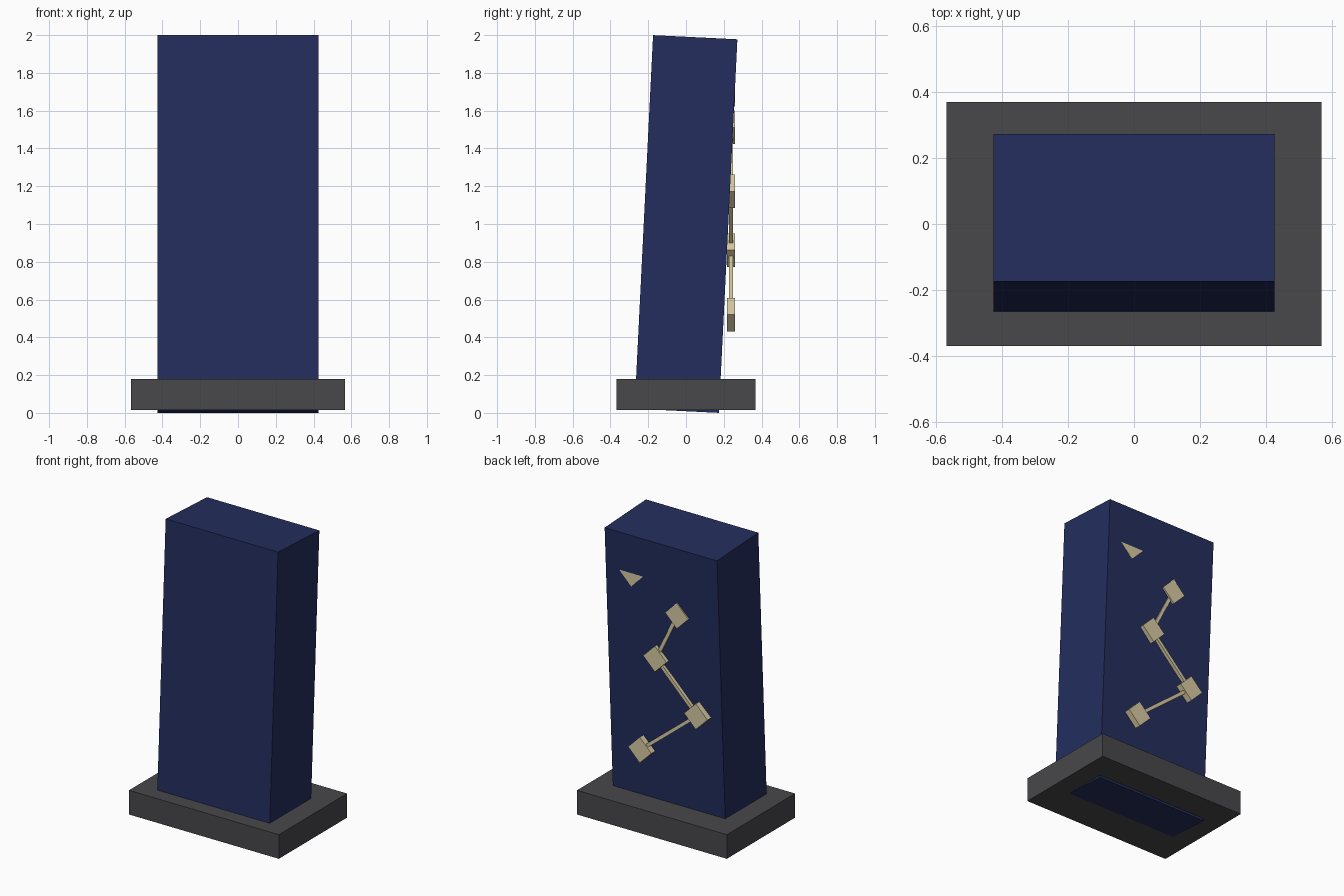
import bpy
import math
from mathutils import Vector

cube = bpy.data.objects.get("Cube")
if cube:
    bpy.data.objects.remove(cube, do_unlink=True)


def make_material(name, rgb):
    mat = bpy.data.materials.new(name)
    mat.use_nodes = True
    color = (*rgb, 1.0)
    mat.diffuse_color = color
    mat.node_tree.nodes["Principled BSDF"].inputs["Base Color"].default_value = color
    return mat


def box(name, size, location, mat, rotation=(0, 0, 0)):
    bpy.ops.mesh.primitive_cube_add(size=1, location=location, rotation=rotation)
    obj = bpy.context.object
    obj.name = name
    obj.scale = size
    bpy.ops.object.transform_apply(location=False, rotation=False, scale=True)
    obj.data.materials.append(mat)
    return obj


navy = make_material("navy blue", (0.017, 0.027, 0.11))
gray = make_material("dark gray", (0.065, 0.065, 0.07))
cream = make_material("pale gold", (0.68, 0.59, 0.36))

# Plinth and the slab leaning back through it
box("plinth", (1.134, 0.737, 0.165), (0, 0, 0.0975), gray)
box("leaning_slab", (0.85, 0.447, 1.98), (0, 0, 1.0), navy,
    (math.radians(-2.83), 0, 0))

# Diamond studs on the back, the highest one partly sunk into the slab
studs = [(0.169, 0.52), (-0.255, 0.862), (0.055, 1.173), (-0.111, 1.512), (0.234, 1.71)]
STUD_Y = 0.238
for i, (x, z) in enumerate(studs):
    box(f"star_stud_{i + 1}", (0.125, 0.042, 0.125), (x, STUD_Y, z), cream,
        (0, math.radians(45), 0))

# Thin bars joining each stud to the next
for i, (a, b) in enumerate(zip(studs, studs[1:])):
    start = Vector((a[0], STUD_Y, a[1]))
    end = Vector((b[0], STUD_Y, b[1]))
    run = end - start
    box(f"link_bar_{i + 1}", (0.023, 0.023, run.length), (start + end) / 2, cream,
        (0, math.atan2(run.x, run.z), 0))
